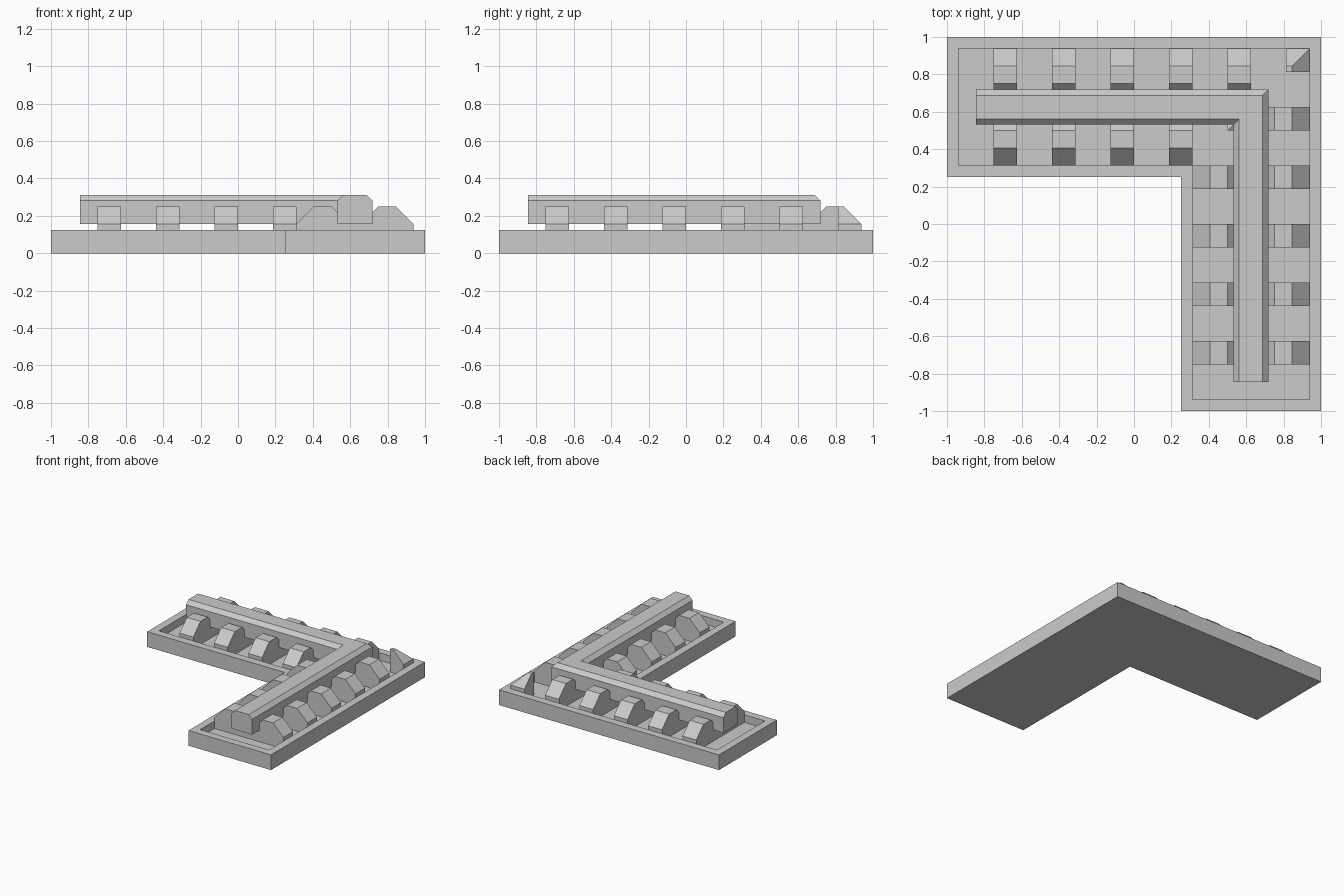
import bpy, bmesh

if "Cube" in bpy.data.objects:
    bpy.data.objects.remove(bpy.data.objects["Cube"])

U = 1 / 32  # the design sits on a 1/32 unit grid


def finish(bm, name):
    bmesh.ops.remove_doubles(bm, verts=bm.verts, dist=1e-5)
    bmesh.ops.recalc_face_normals(bm, faces=bm.faces)
    me = bpy.data.meshes.new(name)
    bm.to_mesh(me)
    bm.free()
    ob = bpy.data.objects.new(name, me)
    bpy.context.collection.objects.link(ob)
    return ob


def sweep(name, profile, stations):
    """Loft a closed (distance, z) profile through stations; each maps distance to (x, y)."""
    bm = bmesh.new()
    rings = [[bm.verts.new((*st(d), z)) for d, z in profile] for st in stations]
    n = len(profile)
    for a, b in zip(rings, rings[1:]):
        for i in range(n):
            j = (i + 1) % n
            bm.faces.new((a[i], a[j], b[j], b[i]))
    bm.faces.new(rings[0])
    bm.faces.new(rings[-1])
    return finish(bm, name)


def along_x(x):
    return lambda d: (x, d)


def along_y(y):
    return lambda d: (d, y)


def mitre(d):
    return (d, d)


# L-shaped base tray with a raised rim
bm = bmesh.new()
outline = [(-1, 0.25), (0.25, 0.25), (0.25, -1), (1, -1), (1, 1), (-1, 1)]
bottom = bm.faces.new([bm.verts.new((x, y, 0)) for x, y in outline])
ext = bmesh.ops.extrude_face_region(bm, geom=[bottom], use_keep_orig=True)
bmesh.ops.translate(bm, verts=[g for g in ext["geom"] if isinstance(g, bmesh.types.BMVert)],
                    vec=(0, 0, 4 * U))
bmesh.ops.recalc_face_normals(bm, faces=bm.faces)
top = max(bm.faces, key=lambda f: f.calc_center_median().z)
bmesh.ops.inset_region(bm, faces=[top], thickness=2 * U, use_even_offset=True)
floor = bmesh.ops.extrude_discrete_faces(bm, faces=[top])["faces"][0]
bmesh.ops.translate(bm, verts=floor.verts, vec=(0, 0, -2 * U))
finish(bm, "base_tray")

# Chamfered rail, mitred at the corner
rail = [(17, 5), (23, 5), (23, 9), (22, 10), (18, 10), (17, 9)]
sweep("rail", [(d * U, z * U) for d, z in rail],
      [along_x(-27 * U), mitre, along_y(-27 * U)])

# Cross supports with a saddle for the rail
saddle = [(10, 2), (10, 5), (13, 8), (16, 8), (19, 5), (21, 5), (24, 8), (27, 8), (30, 5), (30, 2)]
saddle = [(d * U, z * U) for d, z in saddle]
for i in range(4):
    p = -0.75 + i * 10 * U
    sweep(f"support_x_{i}", saddle, [along_x(p), along_x(p + 4 * U)])
    sweep(f"support_y_{i}", saddle, [along_y(p), along_y(p + 4 * U)])

# Half supports beside the corner
half = [(20 * U, 2 * U), (20 * U, 5 * U)] + saddle[5:]
sweep("corner_support_x", half, [along_x(16 * U), along_x(20 * U)])
sweep("corner_support_y", half, [along_y(16 * U), along_y(20 * U)])

# Hipped blocks on the corner diagonal
inner = [(16, 2), (16, 8), (19, 5), (20, 5), (20, 2)]
outer = [(26, 2), (26, 8), (27, 8), (30, 5), (30, 2)]
for name, prof, s in (("inner_corner_block", inner, 16 * U), ("outer_corner_block", outer, 26 * U)):
    sweep(name, [(d * U, z * U) for d, z in prof], [along_x(s), mitre, along_y(s)])
